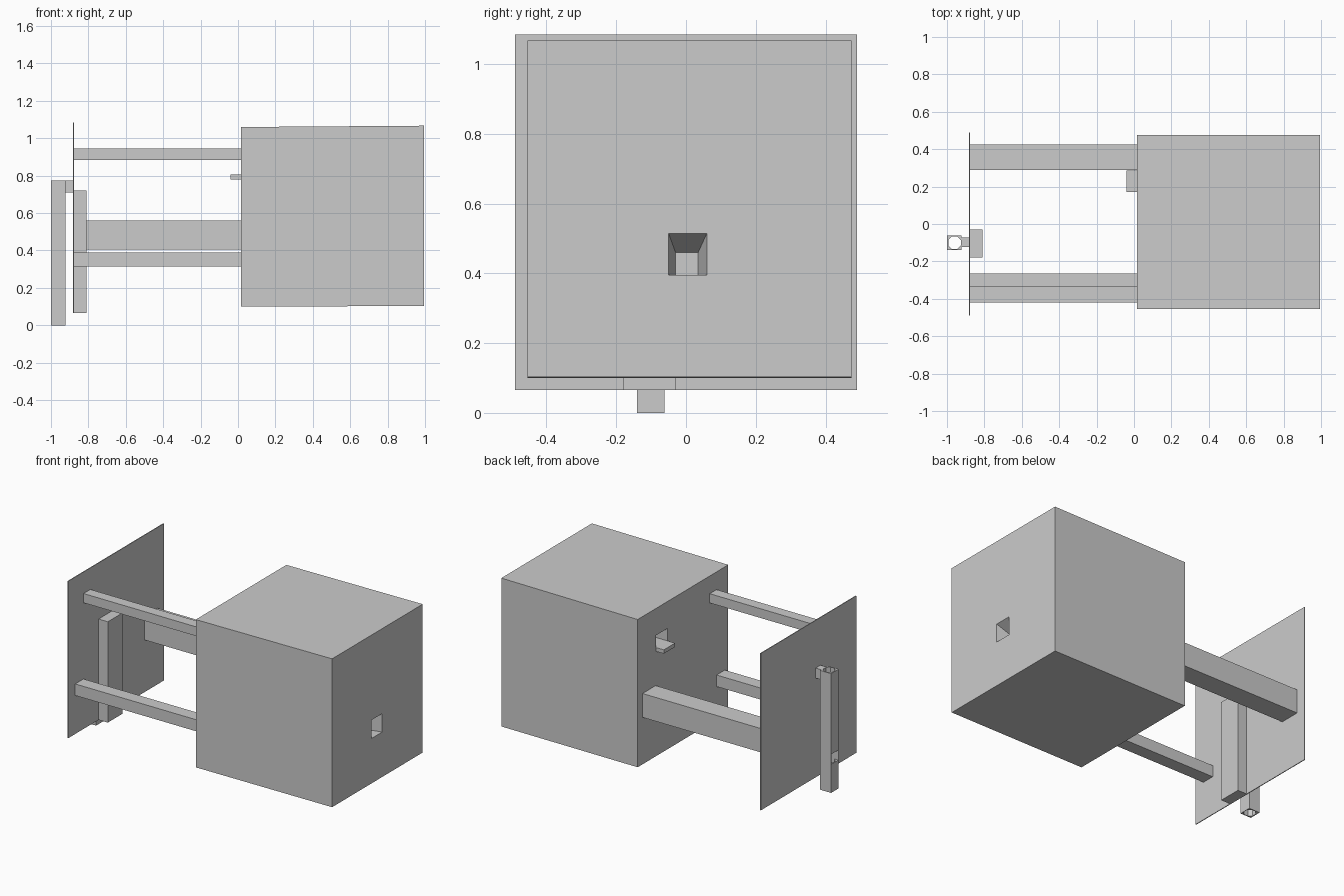
import bpy
import bmesh
import math

if "Cube" in bpy.data.objects:
    bpy.data.objects.remove(bpy.data.objects["Cube"])


def finish(name, bm):
    bmesh.ops.recalc_face_normals(bm, faces=bm.faces)
    me = bpy.data.meshes.new(name)
    bm.to_mesh(me)
    bm.free()
    ob = bpy.data.objects.new(name, me)
    bpy.context.collection.objects.link(ob)
    return ob


def loft(name, bottom, top):
    """Closed solid between two matching outlines."""
    bm = bmesh.new()
    a = [bm.verts.new(p) for p in bottom]
    b = [bm.verts.new(p) for p in top]
    n = len(a)
    bm.faces.new(a[::-1])
    bm.faces.new(b)
    for i in range(n):
        bm.faces.new((a[i], a[(i + 1) % n], b[(i + 1) % n], b[i]))
    return finish(name, bm)


def yz_rect(x, y0, y1, z0, z1):
    return [(x, y0, z0), (x, y1, z0), (x, y1, z1), (x, y0, z1)]


def box(name, x, y, z):
    return loft(name, yz_rect(x[0], *y, *z), yz_rect(x[1], *y, *z))


def cut(target, cutter):
    mod = target.modifiers.new("cut", 'BOOLEAN')
    mod.operation = 'DIFFERENCE'
    mod.solver = 'EXACT'
    mod.object = cutter
    bpy.context.view_layer.objects.active = target
    bpy.ops.object.modifier_apply(modifier=mod.name)
    bpy.data.objects.remove(cutter)


# Main block, its top rising slightly to the right
block = loft("main_block", yz_rect(0.015, -0.455, 0.475, 0.10, 1.06),
             yz_rect(0.995, -0.455, 0.475, 0.103, 1.067))

# Tapered pocket in the right face (slightly overshooting the surface)
cut(block, loft("pocket_cutter", yz_rect(0.895, -0.03, 0.035, 0.395, 0.46),
                yz_rect(0.996, -0.05, 0.06, 0.395, 0.515)))

# Slot and ledge on the left face
cut(block, box("slot_cutter", (0.0, 0.11), (0.17, 0.285), (0.805, 0.885)))
box("slot_ledge", (-0.04, 0.02), (0.17, 0.285), (0.78, 0.805))

# Thin end plate
box("end_plate", (-0.881, -0.876), (-0.49, 0.49), (0.065, 1.085))

# Beams joining plate and block
for name, y, z in (
    ("front_upper_beam", (-0.335, -0.265), (0.885, 0.945)),
    ("front_lower_beam", (-0.42, -0.335), (0.315, 0.39)),
    ("back_beam", (0.29, 0.425), (0.405, 0.56)),
):
    box(name, (-0.878, 0.017), y, z)

# Upright against the inner side of the plate
box("inner_upright", (-0.878, -0.81), (-0.18, -0.03), (0.065, 0.72))

# Hollow outer post with octagonal bore and a small window
post = box("outer_post", (-1.0, -0.922), (-0.14, -0.061), (0.0, 0.775))
r = 0.034 / math.cos(math.pi / 8)
ring = [(-0.959 + r * math.cos((i + 0.5) * math.pi / 4),
         -0.1005 + r * math.sin((i + 0.5) * math.pi / 4)) for i in range(8)]
cut(post, loft("bore_cutter", [(x, y, -0.1) for x, y in ring],
               [(x, y, 0.9) for x, y in ring]))
cut(post, box("window_cutter", (-1.05, -0.96), (-0.135, -0.066), (0.185, 0.25)))

# Short bracket between post and plate
box("post_bracket", (-0.923, -0.878), (-0.122, -0.072), (0.71, 0.775))
